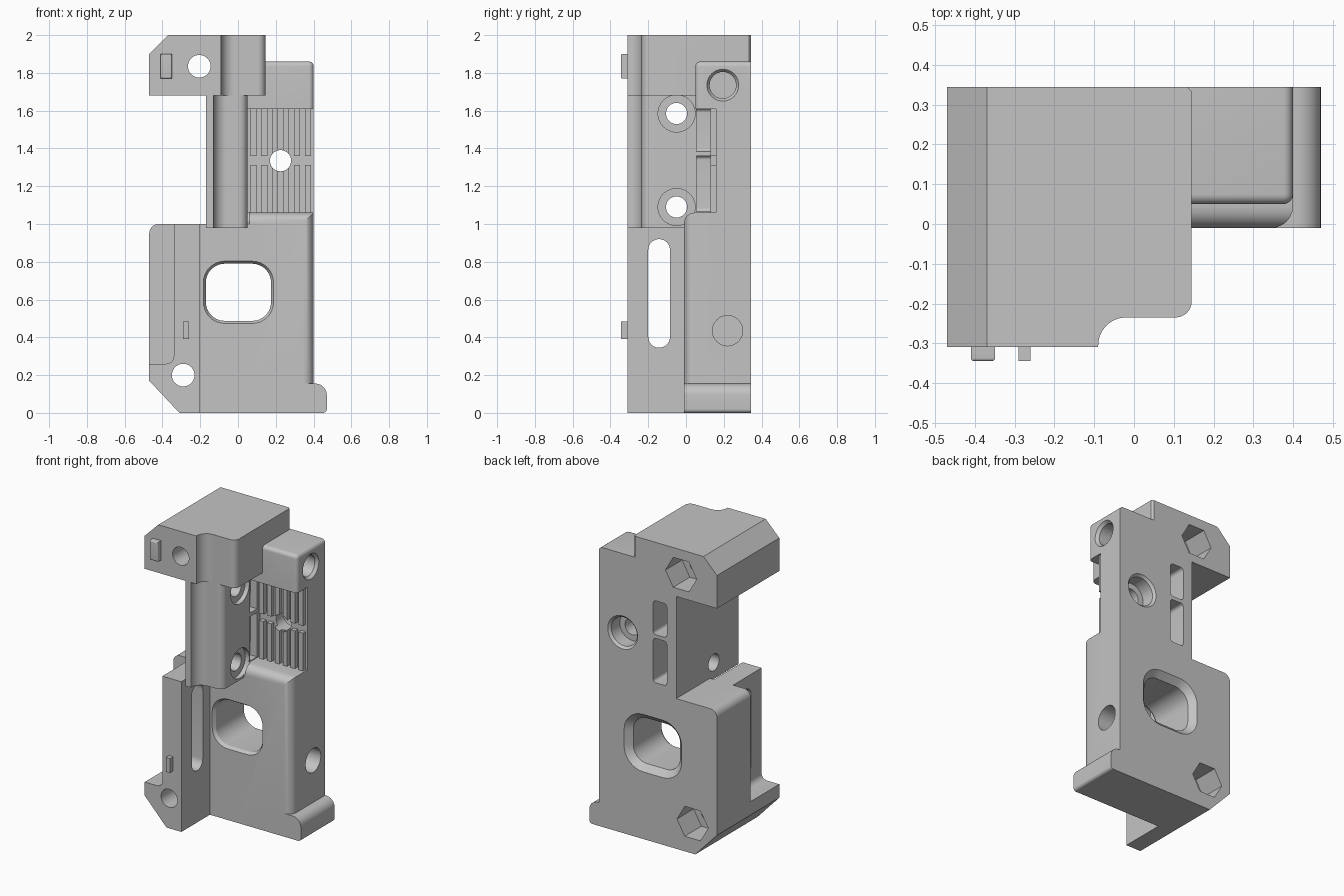
import bpy, bmesh, math
from mathutils import Vector

if "Cube" in bpy.data.objects:
    bpy.data.objects.remove(bpy.data.objects["Cube"])

grey = bpy.data.materials.new("plain grey")
grey.use_nodes = True
COLOUR = (0.55, 0.55, 0.55, 1)
grey.diffuse_color = COLOUR
grey.node_tree.nodes["Principled BSDF"].inputs["Base Color"].default_value = COLOUR


def outline(points, steps=8):
    """Round the corners of a polygon; each point is (a, b) or (a, b, radius)."""
    result = []
    for i, p in enumerate(points):
        here = Vector((p[0], p[1], 0))
        if len(p) < 3:
            result.append(here)
            continue
        before, after = points[i - 1], points[(i + 1) % len(points)]
        d1 = (Vector((before[0], before[1], 0)) - here).normalized()
        d2 = (Vector((after[0], after[1], 0)) - here).normalized()
        half = d1.angle(d2) / 2
        centre = here + (d1 + d2).normalized() * p[2] / math.sin(half)
        reach = p[2] / math.tan(half)
        v1 = (here + d1 * reach - centre).normalized()
        v2 = (here + d2 * reach - centre).normalized()
        result += [centre + v1.slerp(v2, k / steps) * p[2] for k in range(steps + 1)]
    return result


def rect(a0, b0, a1, b1, r):
    return [(a0, b0, r), (a1, b0, r), (a1, b1, r), (a0, b1, r)]


def circle(a, b, r, n=40):
    return [(a + r * math.cos(math.tau * k / n), b + r * math.sin(math.tau * k / n))
            for k in range(n)]


def finish(name, bm):
    bmesh.ops.recalc_face_normals(bm, faces=bm.faces)
    mesh = bpy.data.meshes.new(name)
    bm.to_mesh(mesh)
    bm.free()
    mesh.materials.append(grey)
    obj = bpy.data.objects.new(name, mesh)
    bpy.context.collection.objects.link(obj)
    return obj


def prism(name, axis, points, t0, t1, end_points=None):
    """Extrude a profile along an axis, optionally tapering to another profile."""
    place = {"x": lambda p, t: (t, p.x, p.y),
             "y": lambda p, t: (p.x, t, p.y),
             "z": lambda p, t: (p.x, p.y, t)}[axis]
    bm = bmesh.new()
    first = [bm.verts.new(place(p, t0)) for p in outline(points)]
    last = [bm.verts.new(place(p, t1)) for p in outline(end_points or points)]
    n = len(first)
    bm.faces.new(first)
    bm.faces.new(last)
    for i in range(n):
        j = (i + 1) % n
        bm.faces.new((first[i], first[j], last[j], last[i]))
    return finish(name, bm)


def box(name, low, high, radius=0, rule=None):
    """Box between two corners; edges whose middle meets the rule are rounded."""
    bm = bmesh.new()
    bmesh.ops.create_cube(bm, size=1)
    low, high = Vector(low), Vector(high)
    for v in bm.verts:
        v.co = [low[i] + (v.co[i] + 0.5) * (high[i] - low[i]) for i in range(3)]
    if rule:
        edges = [e for e in bm.edges if rule((e.verts[0].co + e.verts[1].co) / 2)]
        bmesh.ops.bevel(bm, geom=edges, offset=radius, segments=6,
                        profile=0.5, affect="EDGES")
    return finish(name, bm)


def combine(body, other, operation):
    other.hide_render = True
    mod = body.modifiers.new("join or cut", "BOOLEAN")
    mod.operation, mod.object, mod.solver = operation, other, "EXACT"
    bpy.context.view_layer.objects.active = body
    bpy.ops.object.modifier_apply(modifier=mod.name)
    bpy.data.objects.remove(other)


BACK = 0.345
FRONT = -0.31

# Lower block
body = box("bracket_body", (-0.1, -0.01, 0), (0.4, BACK, 1.06), 0.055,
           lambda m: m.y < 0 and (m.x > 0.39 or m.z > 1.05))
parts = [
    prism("lower_left_block", "y",
          [(-0.31, 0), (0, 0), (0, 1), (-0.47, 1, 0.05), (-0.47, 0.17)], -0.01, BACK),
    # Front wall with its bottom flange
    prism("front_wall", "y",
          [(-0.47, 0.17), (-0.31, 0), (-0.2, 0), (-0.2, 1), (-0.34, 1),
           (-0.34, 0.26, 0.04), (-0.47, 0.26)], FRONT, 0.1),
    # Foot lip on the left side
    prism("foot", "y",
          [(0.2, 0), (0.47, 0, 0.02), (0.47, 0.155, 0.06), (0.2, 0.155)], -0.01, BACK),
    # Column with scooped front
    prism("column", "z",
          [(-0.17, FRONT), (-0.13, FRONT), (-0.13, -0.235, 0.07),
           (0.05, -0.235, 0.045), (0.05, BACK), (-0.17, BACK)], 0.98, 1.75),
    # Head block
    prism("head", "z",
          [(-0.47, FRONT), (-0.09, FRONT), (-0.09, -0.235, 0.07),
           (0.145, -0.235, 0.04), (0.145, BACK - 0.012), (0.133, BACK),
           (-0.47, BACK)], 1.68, 2),
    # Ribbed plate and the block above it
    box("rib_plate", (0, 0.16, 0.9), (0.4, BACK, 1.7)),
    box("shoulder", (0, 0.05, 1.61), (0.4, BACK, 1.86), 0.025,
        lambda m: (m.y < 0.06 and (m.z > 1.85 or m.x > 0.39))
        or (m.x > 0.39 and m.z > 1.85)),
]
for i in range(6):
    x = 0.065 + 0.058 * i
    for z0, z1 in ((1.04, 1.312), (1.36, 1.63)):
        parts.append(box("rib", (x, 0.13, z0), (x + 0.032, 0.17, z1)))
for part in parts:
    combine(body, part, "UNION")

cutters = [
    # Head chamfer
    prism("chamfer_cut", "y", [(-0.57, 1.8), (-0.27, 2.1), (-0.57, 2.1)], -0.5, 0.5),
    # Window with flared rims
    prism("window_cut", "y", rect(-0.17, 0.487, 0.175, 0.79, 0.1), -0.1, 0.5),
    prism("window_back_flare", "y", rect(-0.17, 0.487, 0.175, 0.79, 0.1), 0.305, 0.355,
          rect(-0.22, 0.437, 0.225, 0.84, 0.15)),
    prism("window_front_flare", "y", rect(-0.17, 0.487, 0.175, 0.79, 0.1), 0.01, -0.02,
          rect(-0.19, 0.467, 0.195, 0.81, 0.12)),
    # Slot through the front wall
    prism("slot_cut", "x", rect(-0.2, 0.345, -0.085, 0.92, 0.057), -0.45, -0.1),
    # Plate hole with counterbore
    prism("plate_hole", "y", circle(0.225, 1.335, 0.056), 0, 0.5),
    prism("plate_counterbore", "y", circle(0.225, 1.335, 0.095), 0.24, 0.5),
    prism("plate_countersink", "y", circle(0.225, 1.335, 0.095), 0.33, 0.36,
          circle(0.225, 1.335, 0.125)),
    # Blind holes in the left side
    prism("upper_side_hole", "x", circle(0.195, 1.735, 0.07), 0.2, 0.5),
    prism("upper_side_rim", "x", circle(0.195, 1.735, 0.07), 0.38, 0.405,
          circle(0.195, 1.735, 0.088)),
    prism("lower_side_hole", "x", circle(0.22, 0.435, 0.08), 0.25, 0.5),
]
# Bolt holes with hexagonal pockets behind
for x, z in ((-0.205, 1.835), (-0.29, 0.2)):
    cutters.append(prism("bolt_hole", "y", circle(x, z, 0.06), -0.5, 0.5))
    cutters.append(prism("hex_pocket", "y", circle(x, z, 0.115, 6), 0.17, 0.5))
# Cross holes through the column
for z in (1.585, 1.09):
    cutters.append(prism("cross_hole", "x", circle(-0.05, z, 0.056), -0.3, 0.3))
    cutters.append(prism("cross_counterbore", "x", circle(-0.05, z, 0.098), 0.02, 0.06))
# Strap passages from the back to the side of the column
for z0, z1 in ((1.065, 1.36), (1.385, 1.61)):
    cutters.append(prism("strap_passage", "y", rect(-0.1, z0, 0, z1, 0.02), 0.055, 0.5))
    cutters.append(box("strap_opening", (-0.05, 0.055, z0), (0.06, 0.13, z1)))
for cutter in cutters:
    combine(body, cutter, "DIFFERENCE")

# Locating pins on the front
upper_pin = box("upper_pin", (-0.41, -0.345, 1.77), (-0.35, -0.3, 1.9), 0.008,
                lambda m: m.y < -0.34)
lower_pin = box("lower_pin", (-0.29, -0.345, 0.39), (-0.26, -0.3, 0.485))

for obj in (body, upper_pin, lower_pin):
    bpy.ops.object.select_all(action="DESELECT")
    obj.select_set(True)
    bpy.context.view_layer.objects.active = obj
    bpy.ops.object.shade_smooth_by_angle(angle=math.radians(30))
